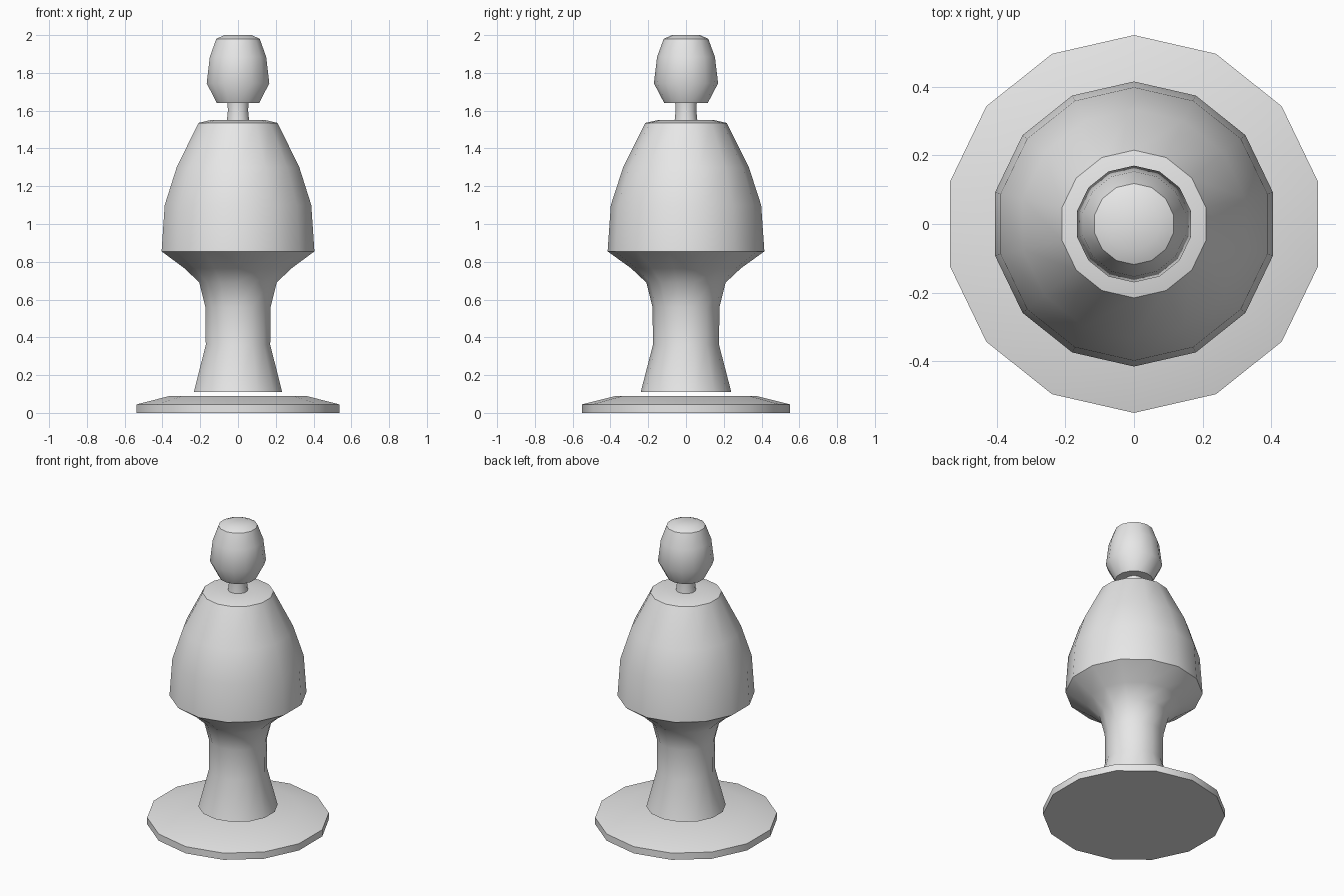
import bpy, bmesh, math
from mathutils import Matrix

SIDES = 14

cube = bpy.data.objects.get("Cube")
if cube:
    bpy.data.objects.remove(cube, do_unlink=True)

grey = bpy.data.materials.new("plain_grey")
grey.use_nodes = True
grey.diffuse_color = (0.8, 0.8, 0.8, 1)
grey.node_tree.nodes["Principled BSDF"].inputs["Base Color"].default_value = (0.8, 0.8, 0.8, 1)


def lathe(name, profile, cap_bottom=False, cap_top=False):
    """Turn a (radius, height) profile, listed bottom to top, around z."""
    bm = bmesh.new()
    rings = []
    for r, z in profile:
        ring = []
        for i in range(SIDES):
            a = math.tau * i / SIDES
            ring.append(bm.verts.new((r * math.sin(a), r * math.cos(a), z)))
        rings.append(ring)
    for low, high in zip(rings, rings[1:]):
        for i in range(SIDES):
            j = (i + 1) % SIDES
            bm.faces.new((low[j], low[i], high[i], high[j]))
    if cap_bottom:
        bm.faces.new(rings[0])
    if cap_top:
        bm.faces.new(rings[-1][::-1])
    mesh = bpy.data.meshes.new(name)
    bm.to_mesh(mesh)
    bm.free()
    mesh.materials.append(grey)
    obj = bpy.data.objects.new(name, mesh)
    bpy.context.collection.objects.link(obj)
    bpy.ops.object.select_all(action="DESELECT")
    obj.select_set(True)
    bpy.context.view_layer.objects.active = obj
    bpy.ops.object.shade_smooth_by_angle(angle=math.radians(40))
    return obj


# Round foot plate with a gently sloped top
lathe("base", [(0.55, 0), (0.55, 0.045), (0.37, 0.09)], True, True)

# Waisted stem flaring out to the underside of the body
lathe("stem", [(0.24, 0.11), (0.175, 0.36), (0.177, 0.56), (0.21, 0.69),
               (0.29, 0.765), (0.415, 0.855)], cap_bottom=True)

# Domed body with a shallow shoulder
lathe("body", [(0.415, 0.855), (0.398, 1.1), (0.333, 1.3),
               (0.215, 1.535), (0.15, 1.55), (0.058, 1.55)])

# Slim neck
lathe("neck", [(0.06, 1.55), (0.055, 1.6), (0.057, 1.64)])

# Barrel-shaped head
lathe("head", [(0.115, 1.64), (0.17, 1.745), (0.153, 1.885),
               (0.118, 1.98), (0.075, 2.0)], True, True)
